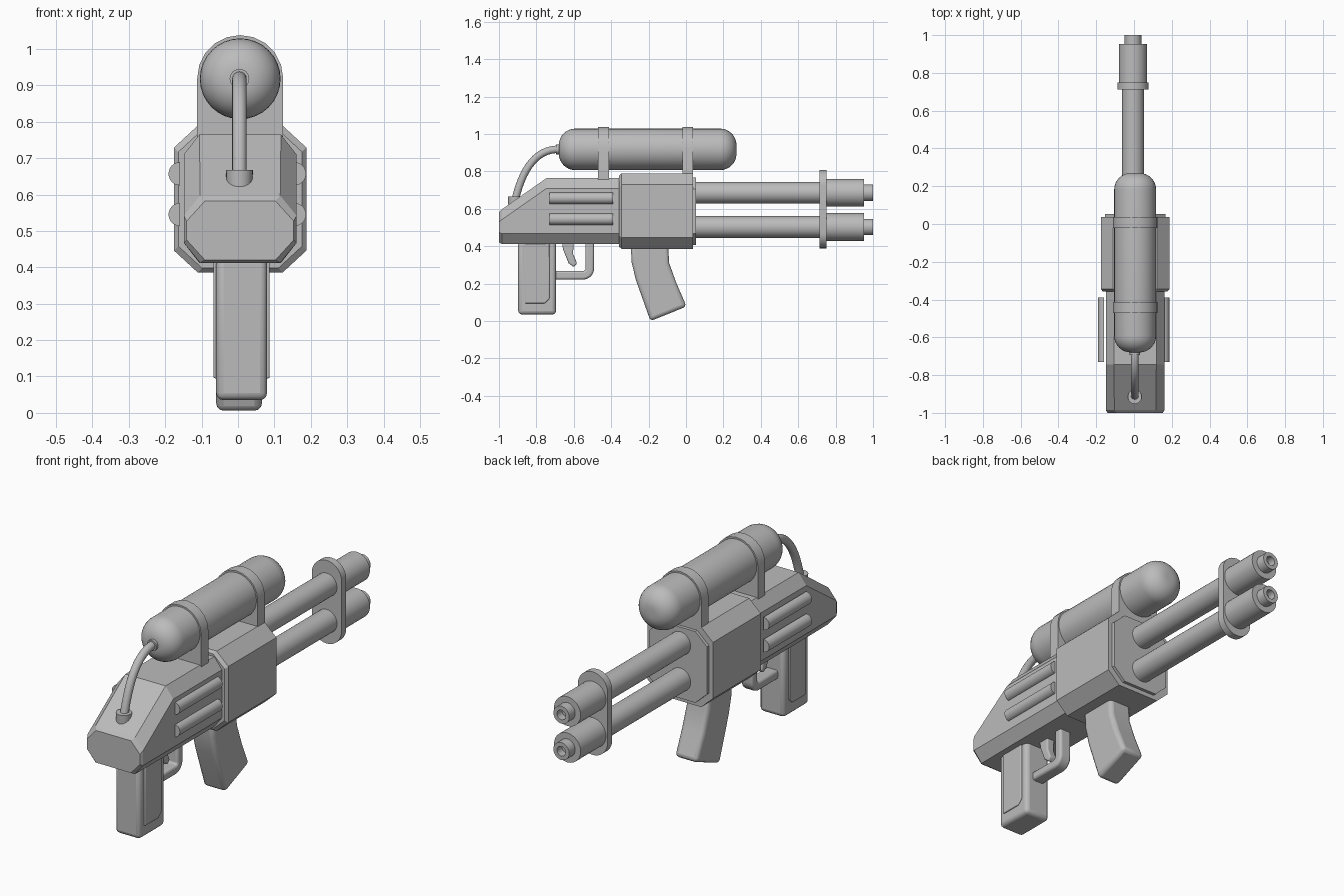
import bpy
import bmesh
from math import sin, cos, pi, radians
from mathutils import Vector

cube = bpy.data.objects.get("Cube")
if cube:
    bpy.data.objects.remove(cube, do_unlink=True)

GREY = (0.5, 0.5, 0.5, 1)
grey = bpy.data.materials.new("plain_grey")
grey.use_nodes = True
grey.diffuse_color = GREY
grey.node_tree.nodes["Principled BSDF"].inputs["Base Color"].default_value = GREY


def loft(name, rings, bevel=0, smooth=35):
    """Bridge matching rings of points and cap both ends."""
    bm = bmesh.new()
    loops = [[bm.verts.new(p) for p in ring] for ring in rings]
    for a, b in zip(loops, loops[1:]):
        for i in range(len(a)):
            j = (i + 1) % len(a)
            bm.faces.new((a[i], a[j], b[j], b[i]))
    bm.faces.new(loops[0])
    bm.faces.new(loops[-1])
    bmesh.ops.recalc_face_normals(bm, faces=bm.faces)
    mesh = bpy.data.meshes.new(name)
    bm.to_mesh(mesh)
    bm.free()
    mesh.materials.append(grey)
    obj = bpy.data.objects.new(name, mesh)
    bpy.context.collection.objects.link(obj)
    if bevel:
        mod = obj.modifiers.new("Bevel", "BEVEL")
        mod.width, mod.segments = bevel, 3
        mod.limit_method, mod.angle_limit = "ANGLE", radians(35)
    bpy.ops.object.select_all(action="DESELECT")
    obj.select_set(True)
    bpy.context.view_layer.objects.active = obj
    bpy.ops.object.shade_smooth_by_angle(angle=radians(smooth))
    return obj


def lathe_y(name, x, z, profile, n=32):
    """Turn (radius, y) pairs around an axis along y."""
    return loft(name, [[(x + r * cos(2 * pi * i / n), y, z + r * sin(2 * pi * i / n))
                        for i in range(n)] for r, y in profile])


def slab_x(name, x0, x1, outline, bevel=0):
    """Extrude a (y, z) outline across x."""
    return loft(name, [[(x, y, z) for y, z in outline] for x in (x0, x1)], bevel)


def slab_y(name, y0, y1, outline):
    """Extrude an (x, z) outline along y."""
    return loft(name, [[(x, y, z) for x, z in outline] for y in (y0, y1)])


def octagon(y, cx, half, z0, z1, dx, dz, inset=0):
    h, z0, z1 = half - inset, z0 + inset, z1 - inset
    right = [(h - dx, z0), (h, z0 + dz), (h, z1 - dz), (h - dx, z1)]
    pts = right + [(-x, z) for x, z in reversed(right)]
    return [(cx + x, y, z) for x, z in pts]


def arc(cx, cz, r, a0, a1, n):
    angles = [radians(a0 + (a1 - a0) * i / n) for i in range(n + 1)]
    return [(cx + r * cos(a), cz + r * sin(a)) for a in angles]


CX = 0.006

# Rear body with sloped top, and the wider receiver block
loft("rear_body", [
    octagon(-1.0, CX, 0.155, 0.412, 0.59, 0.05, 0.055, 0.008),
    octagon(-0.985, CX, 0.155, 0.412, 0.597, 0.045, 0.055),
    octagon(-0.745, CX, 0.155, 0.412, 0.765, 0.043, 0.055),
    octagon(-0.34, CX, 0.155, 0.412, 0.765, 0.043, 0.055)], smooth=10)


def block(y, inset):
    return octagon(y, CX, 0.182, 0.386, 0.789, 0.065, 0.06, inset)


loft("receiver", [block(-0.358, 0.012), block(-0.345, 0), block(0.037, 0)], smooth=10)
loft("receiver_front_plate", [block(0.03, 0.022), block(0.053, 0.022)], smooth=10)

# Half-round side ribs
for side, s in (("left", 1), ("right", -1)):
    for level, z in (("upper", 0.657), ("lower", 0.545)):
        outline = [(s * x - 0.002, zz) for x, zz in arc(0.157, z, 0.032, -90, 90, 12)]
        slab_y(f"{side}_{level}_rib", -0.73, -0.39, outline)

# Tank with rounded ends, held by two arched brackets
R, F = 0.111, 0.088
back = [(R - F + F * sin(a), -0.68 + F * (1 - cos(a))) for a in [i * pi / 16 for i in range(9)]]
front = [(r, -0.41 - y) for r, y in reversed(back)]
lathe_y("tank", CX, 0.918, back + front)
for name, y0, y1 in (("rear_bracket", -0.47, -0.413), ("front_bracket", -0.02, 0.037)):
    slab_y(name, y0, y1, arc(CX, 0.92, 0.118, 0, 180, 10)
           + [(CX - 0.118, 0.74), (CX + 0.118, 0.74)])

# Hose from the tank down to a socket on the slope
p0, p1, p2 = Vector((0.004, -0.675, 0.918)), Vector((0.004, -0.85, 0.925)), Vector((0.004, -0.915, 0.64))
rings = []
for k in range(15):
    t = k / 14
    c = p0.lerp(p1, t).lerp(p1.lerp(p2, t), t)
    d = (p1.lerp(p2, t) - p0.lerp(p1, t)).normalized()
    n = Vector((0, -d.z, d.y))
    rings.append([c + 0.02 * (cos(a) * Vector((1, 0, 0)) + sin(a) * n)
                  for a in [i * pi / 8 for i in range(16)]])
loft("hose", rings)
loft("hose_socket", [[(0.004 + r * cos(i * pi / 12), -0.915 + r * sin(i * pi / 12), z)
                      for i in range(24)] for r, z in ((0.034, 0.59), (0.037, 0.667))])
lathe_y("hose_collar", 0.004, 0.918, [(0.027, -0.694), (0.027, -0.67)], 24)

# Twin barrels with muzzles and hollow tips
BX = -0.005
for level, z in (("upper", 0.686), ("lower", 0.503)):
    lathe_y(f"{level}_barrel", BX, z, [(0.058, 0.04), (0.058, 0.74)])
    lathe_y(f"{level}_muzzle", BX, z, [(0.074, 0.74), (0.074, 0.952)])
    lathe_y(f"{level}_tip", BX, z, [(0.044, 0.94), (0.044, 1.0), (0.024, 1.0), (0.024, 0.96)])
slab_y("barrel_clamp", 0.713, 0.75,
       arc(BX, 0.725, 0.083, 0, 180, 16) + arc(BX, 0.472, 0.083, 180, 360, 16))

# Rear grip with raised side panels
slab_x("grip", -0.06, 0.08, [(-0.897, 0.035), (-0.695, 0.035), (-0.695, 0.43), (-0.897, 0.43)], 0.02)
for name, x0, x1 in (("right_grip_panel", -0.067, -0.055), ("left_grip_panel", 0.075, 0.087)):
    slab_x(name, x0, x1, [(-0.862, 0.095), (-0.755, 0.095), (-0.73, 0.12),
                          (-0.73, 0.415), (-0.862, 0.415)], 0.004)

# Trigger guard and trigger
outer = arc(-0.55, 0.28, 0.058, -90, 0, 8)
inner = arc(-0.55, 0.28, 0.012, 0, -90, 8)
slab_x("trigger_guard", -0.025, 0.041,
       [(-0.71, 0.222)] + outer + [(-0.492, 0.43), (-0.538, 0.43)] + inner + [(-0.71, 0.268)], 0.012)
slab_x("trigger", -0.014, 0.03,
       [(-0.663, 0.43), (-0.658, 0.385), (-0.628, 0.31), (-0.6, 0.288), (-0.582, 0.308),
        (-0.604, 0.36), (-0.6, 0.43)], 0.008)

# Curved front magazine grip
slab_x("front_grip", -0.06, 0.066,
       [(-0.296, 0.41), (-0.29, 0.31), (-0.268, 0.22), (-0.19, 0.0),
        (0.003, 0.078), (-0.052, 0.205), (-0.09, 0.31), (-0.096, 0.41)], 0.02)
